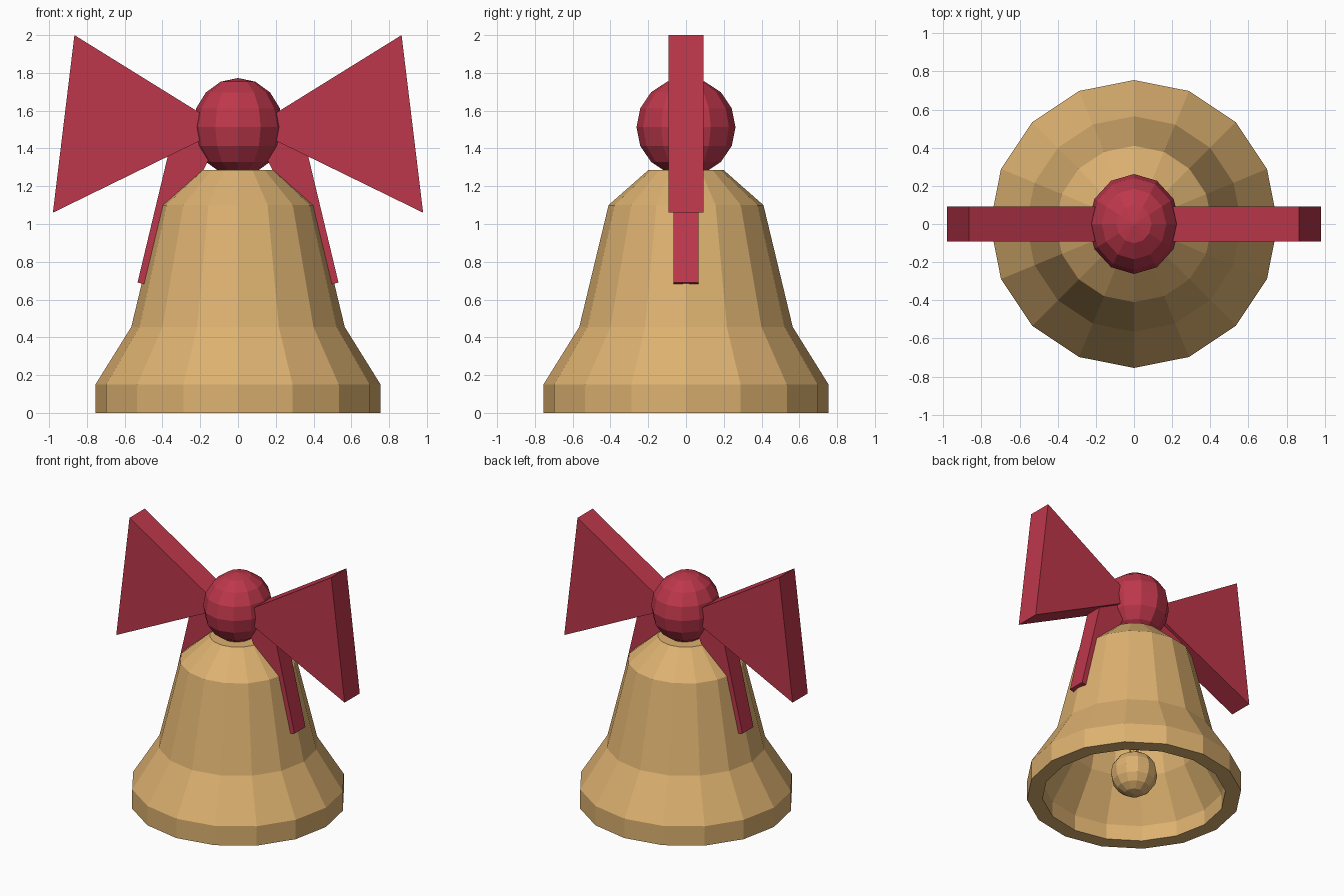
import bpy, bmesh, math
from mathutils import Matrix

cube = bpy.data.objects.get("Cube")
if cube:
    bpy.data.objects.remove(cube, do_unlink=True)


def make_material(name, rgb):
    mat = bpy.data.materials.new(name)
    mat.use_nodes = True
    color = (*rgb, 1.0)
    mat.diffuse_color = color
    mat.node_tree.nodes["Principled BSDF"].inputs["Base Color"].default_value = color
    return mat


gold = make_material("warm gold", (0.72, 0.44, 0.162))
red = make_material("ribbon red", (0.51, 0.038, 0.07))


def finish(name, bm, mat):
    bmesh.ops.recalc_face_normals(bm, faces=bm.faces)
    mesh = bpy.data.meshes.new(name)
    bm.to_mesh(mesh)
    bm.free()
    mesh.materials.append(mat)
    obj = bpy.data.objects.new(name, mesh)
    bpy.context.collection.objects.link(obj)
    return obj


def lathe(name, profile, sides, mat):
    """Spin a profile that starts and ends on the axis."""
    bm = bmesh.new()
    verts = [bm.verts.new((r, 0, z)) for r, z in profile]
    edges = [bm.edges.new(pair) for pair in zip(verts, verts[1:])]
    bmesh.ops.spin(bm, geom=verts + edges, cent=(0, 0, 0), axis=(0, 0, 1),
                   angle=math.tau, steps=sides, use_duplicate=False)
    bmesh.ops.remove_doubles(bm, verts=bm.verts, dist=0.0005)
    return finish(name, bm, mat)


def ball(name, radii, z, rings, mat):
    bm = bmesh.new()
    bmesh.ops.create_uvsphere(bm, u_segments=12, v_segments=rings, radius=1,
                              matrix=Matrix.Translation((0, 0, z)) @ Matrix.Diagonal((*radii, 1)))
    return finish(name, bm, mat)


def plate(name, outline, depth, side, mat):
    """Extrude an outline in the xz plane through the depth of the bow."""
    bm = bmesh.new()
    face = bm.faces.new([bm.verts.new((side * x, -depth / 2, z)) for x, z in outline])
    moved = bmesh.ops.extrude_face_region(bm, geom=[face])["geom"]
    bmesh.ops.translate(bm, vec=(0, depth, 0),
                        verts=[v for v in moved if isinstance(v, bmesh.types.BMVert)])
    return finish(name, bm, mat)


# Hollow bell: outer wall down from the crown, then the inner wall back up
outer = [(0, 1.285), (0.2, 1.285), (0.41, 1.1), (0.565, 0.455), (0.755, 0.15), (0.755, 0)]
inner = [(0.645, 0), (0.645, 0.12), (0.465, 0.42), (0.32, 1.06), (0.16, 1.19), (0, 1.19)]
lathe("bell", outer + inner, 16, gold)

# Clapper hanging inside the bell
ball("clapper", (0.165, 0.165, 0.165), 0.17, 8, gold)
lathe("clapper_stem", [(0, 0.25), (0.03, 0.25), (0.03, 1.21), (0, 1.21)], 8, gold)

# Bow knot
ball("bow_knot", (0.24, 0.262, 0.26), 1.513, 8, red)

# Bow loops and ribbon tails, mirrored left and right
loop = [(0.1, 1.525), (0.866, 2.0), (0.98, 1.06), (0.1, 1.49)]
tail = [(0.1, 1.45), (0.35, 1.45), (0.532, 0.69), (0.48, 0.677), (0.2, 1.25)]
for label, side in (("left", 1), ("right", -1)):
    plate("bow_loop_" + label, loop, 0.186, side, red)
    plate("ribbon_tail_" + label, tail, 0.134, side, red)
